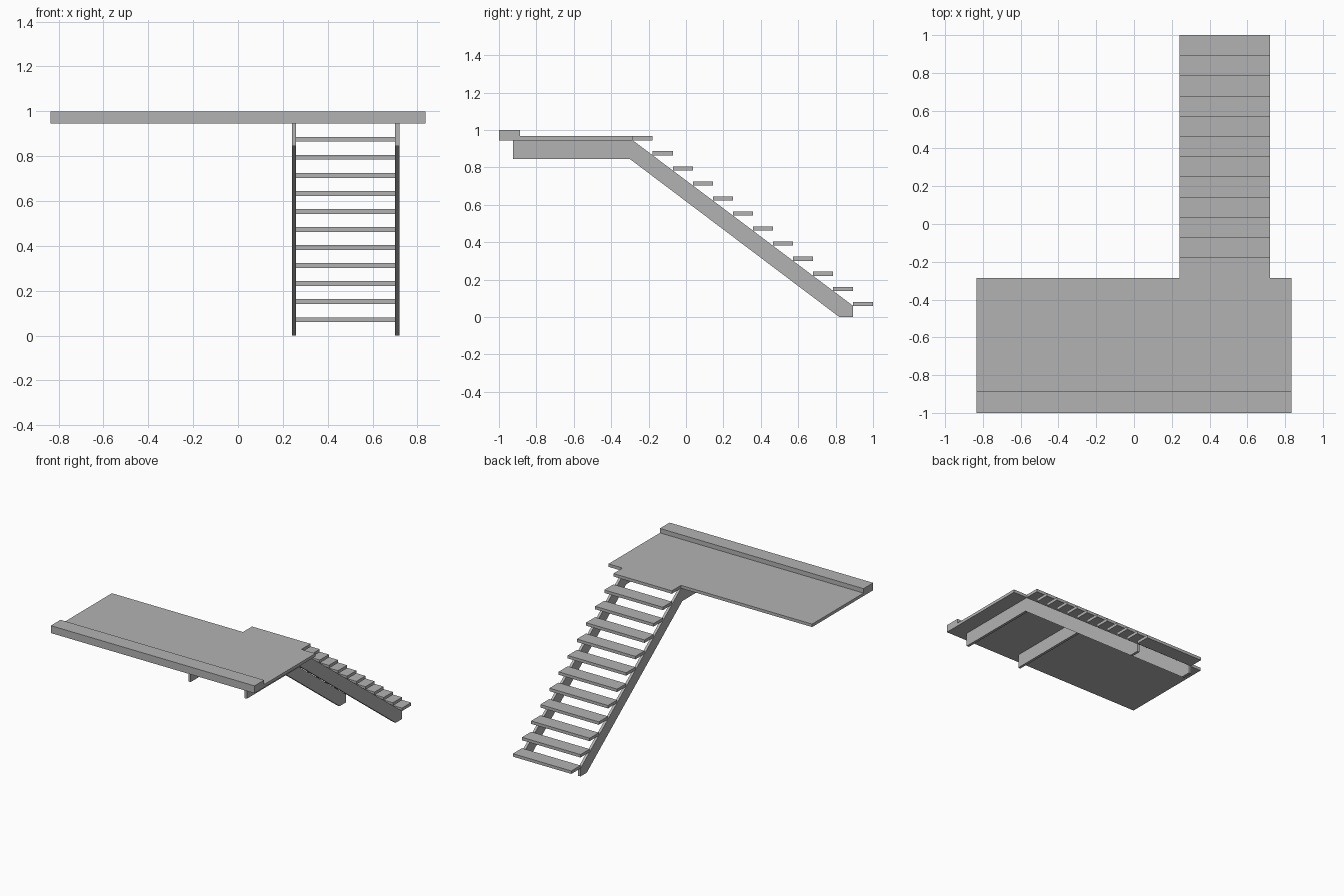
import bpy

cube = bpy.data.objects.get("Cube")
if cube:
    bpy.data.objects.remove(cube, do_unlink=True)

grey = bpy.data.materials.new("plain grey")
grey.use_nodes = True
colour = (0.45, 0.45, 0.45, 1)
grey.diffuse_color = colour
grey.node_tree.nodes["Principled BSDF"].inputs["Base Color"].default_value = colour


def prism(name, profile, x0, x1):
    """Extrude a (y, z) outline along x."""
    n = len(profile)
    verts = [(x, y, z) for x in (x0, x1) for y, z in profile]
    faces = [list(range(n))[::-1], list(range(n, 2 * n))]
    faces += [(i, (i + 1) % n, (i + 1) % n + n, i + n) for i in range(n)]
    mesh = bpy.data.meshes.new(name)
    mesh.from_pydata(verts, [], faces)
    mesh.materials.append(grey)
    obj = bpy.data.objects.new(name, mesh)
    bpy.context.collection.objects.link(obj)
    # Make all normals point outward
    import bmesh
    bm = bmesh.new()
    bm.from_mesh(mesh)
    bmesh.ops.recalc_face_normals(bm, faces=bm.faces)
    bm.to_mesh(mesh)
    bm.free()
    return obj


def box(name, x0, x1, y0, y1, z0, z1):
    return prism(name, [(y0, z0), (y1, z0), (y1, z1), (y0, z1)], x0, x1)


HALF_WIDTH = 0.835
DECK_BOTTOM, DECK_TOP = 0.945, 0.967
THICK = DECK_TOP - DECK_BOTTOM
EDGE = -0.285
STAIR_LEFT, STAIR_RIGHT = 0.72, 0.24

# Platform and the raised curb along its front edge
box("platform", -HALF_WIDTH, HALF_WIDTH, -1, EDGE, DECK_BOTTOM, DECK_TOP)
box("curb", -HALF_WIDTH, HALF_WIDTH, -1, -0.887, DECK_TOP, 1)

# Treads, the top one level with the platform
STEPS = 12
RUN = (1 - EDGE) / STEPS
RISE = 0.0805
for i in range(STEPS):
    y, z = EDGE + i * RUN, DECK_TOP - i * RISE
    box(f"tread_{i + 1}", STAIR_RIGHT, STAIR_LEFT, y, y + RUN, z - THICK, z)

# Stringers that run on under the platform as joists
outline = [(-0.925, 0.845), (-0.3, 0.845), (0.82, 0), (0.893, 0),
           (0.893, 0.06), (EDGE, DECK_BOTTOM), (-0.925, DECK_BOTTOM)]
prism("right_stringer", outline, STAIR_RIGHT, STAIR_RIGHT + 0.019)
prism("left_stringer", outline, STAIR_LEFT - 0.019, STAIR_LEFT)
